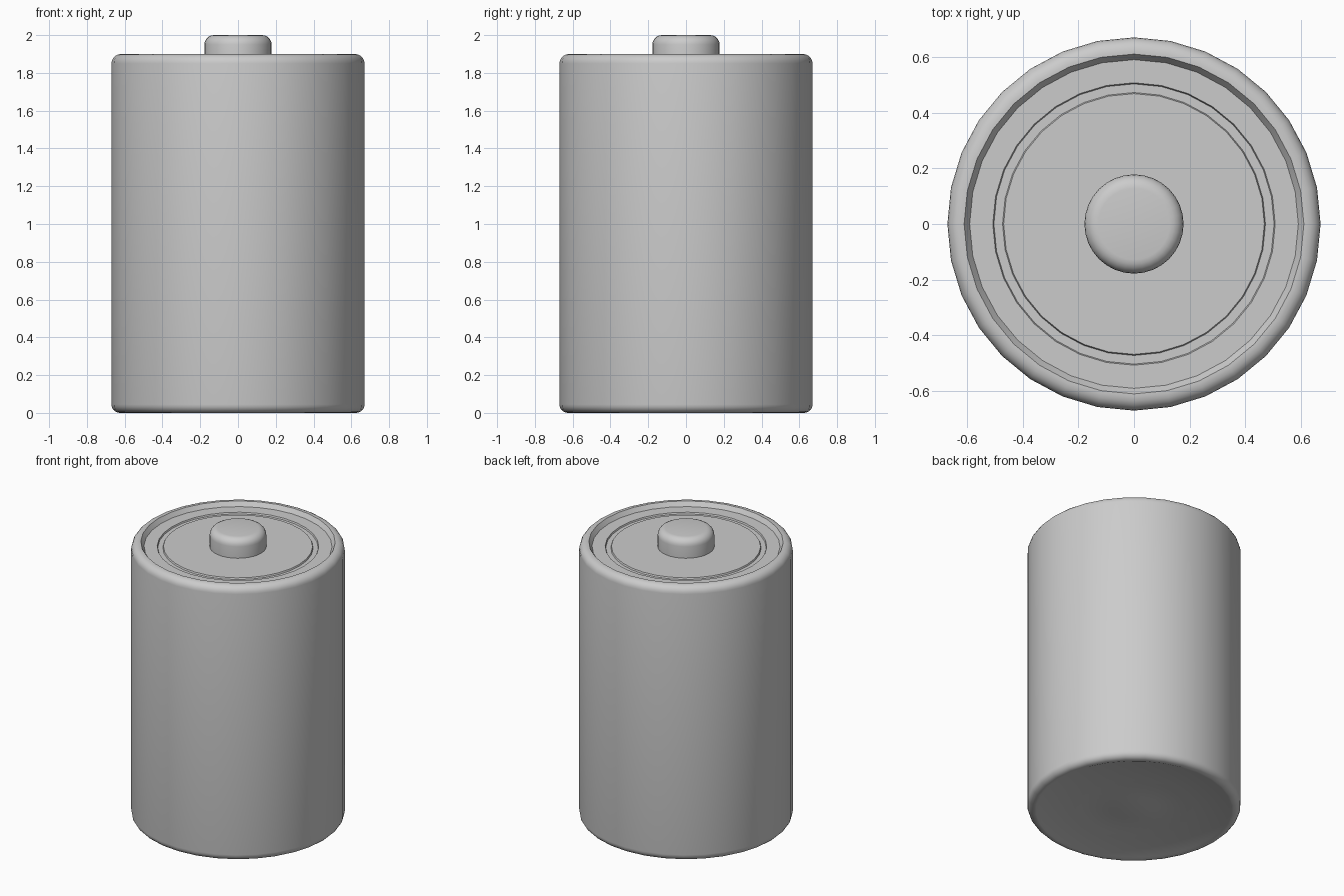
import bpy, bmesh
from math import sin, cos, pi, radians

if "Cube" in bpy.data.objects:
    bpy.data.objects.remove(bpy.data.objects["Cube"])

SIDES = 32


def arc(cx, cz, r, a0, a1, n=5):
    """Points of a rounded corner in the (radius, z) plane."""
    angles = [radians(a0 + (a1 - a0) * i / n) for i in range(n + 1)]
    return [(cx + r * cos(a), cz + r * sin(a)) for a in angles]


def lathe(name, profile):
    """Revolve a (radius, z) profile around z; radius 0 closes to a point."""
    bm = bmesh.new()
    rings = []
    for r, z in profile:
        count = SIDES if r > 0 else 1
        rings.append([bm.verts.new((r * cos(2 * pi * i / SIDES), r * sin(2 * pi * i / SIDES), z))
                      for i in range(count)])
    for a, b in zip(rings, rings[1:]):
        for i in range(SIDES):
            j = (i + 1) % SIDES
            quad = [a[i % len(a)], a[j % len(a)], b[j % len(b)], b[i % len(b)]]
            bm.faces.new(list(dict.fromkeys(quad)))
    bmesh.ops.recalc_face_normals(bm, faces=bm.faces)
    mesh = bpy.data.meshes.new(name)
    bm.to_mesh(mesh)
    bm.free()
    obj = bpy.data.objects.new(name, mesh)
    bpy.context.collection.objects.link(obj)
    bpy.ops.object.select_all(action='DESELECT')
    obj.select_set(True)
    bpy.context.view_layer.objects.active = obj
    bpy.ops.object.shade_smooth_by_angle(angle=radians(32))
    return obj


# Body: stepped base, rounded can, recessed top with a narrow groove
base = [(0, 0.006), (0.105, 0.006), (0.155, 0.012), (0.335, 0.012),
        (0.37, 0.006), (0.6, 0.006), (0.615, 0)]
wall = arc(0.625, 0.045, 0.045, -90, 0) + arc(0.62, 1.85, 0.05, 0, 90)
top = [(0.61, 1.9), (0.59, 1.87), (0.507, 1.87), (0.503, 1.86),
       (0.472, 1.86), (0.468, 1.87), (0, 1.87)]
lathe("battery_body", base + wall + top)

# Raised positive contact
lathe("positive_contact", [(0, 1.865), (0.178, 1.865)] + arc(0.128, 1.95, 0.05, 0, 90) + [(0, 2.0)])
